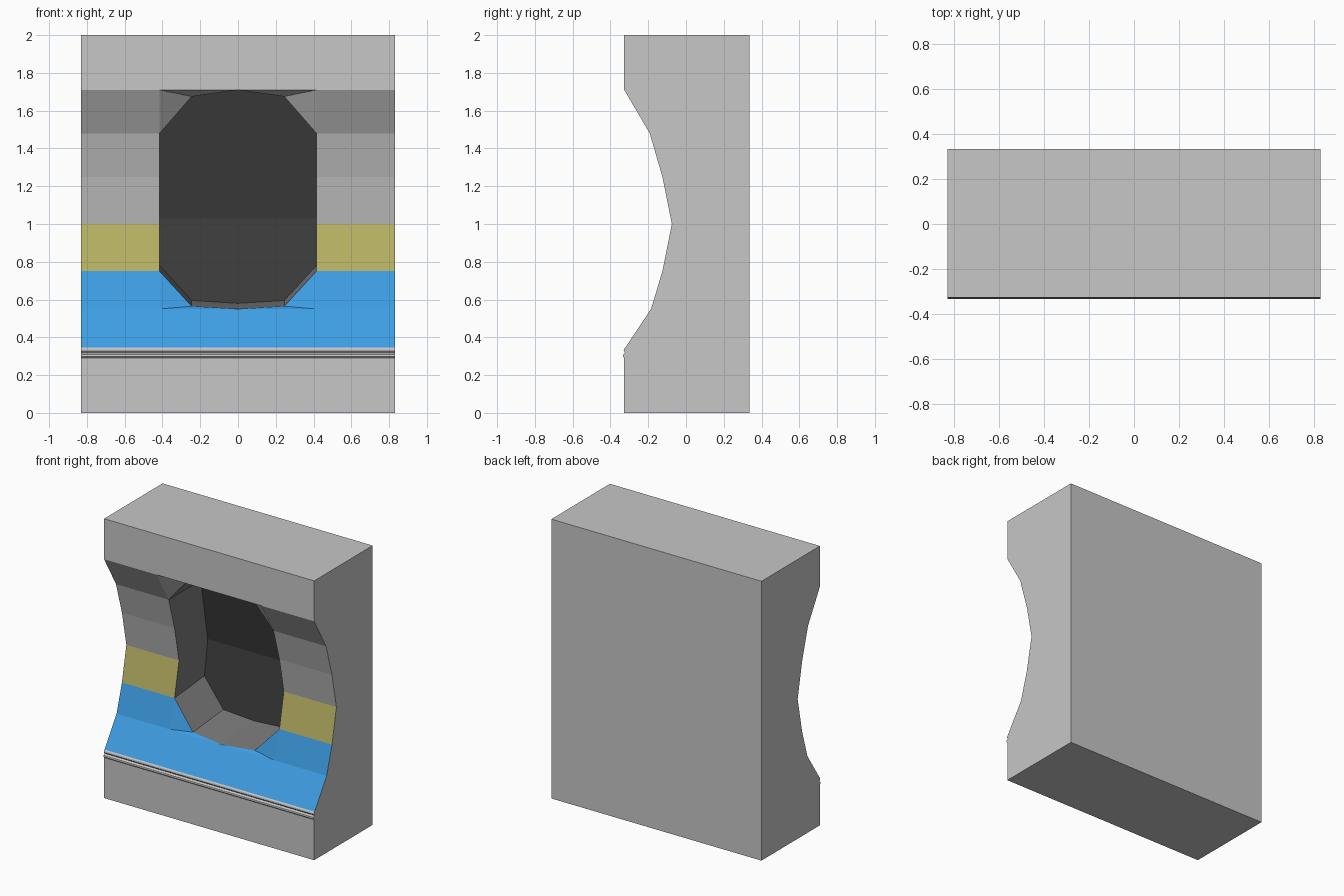
import bpy, bmesh

if "Cube" in bpy.data.objects:
    bpy.data.objects.remove(bpy.data.objects["Cube"])

def material(name, rgb):
    m = bpy.data.materials.new(name)
    m.diffuse_color = (*rgb, 1.0)
    m.use_nodes = True
    m.node_tree.nodes["Principled BSDF"].inputs["Base Color"].default_value = m.diffuse_color
    return m

GREY, BLUE, YELLOW, WALL, DARK = range(5)
mats = [material("light grey", (0.57, 0.57, 0.57)),
        material("blue", (0.047, 0.34, 0.77)),
        material("muted yellow", (0.49, 0.45, 0.13)),
        material("mid grey", (0.20, 0.20, 0.20)),
        material("dark grey", (0.046, 0.046, 0.046))]

# Closed side profile (y, z): foot, two small ridges, scooped front, top, back
profile = [(-0.327, 0), (-0.327, 0.29), (-0.335, 0.298), (-0.333, 0.308),
           (-0.322, 0.318), (-0.330, 0.328), (-0.328, 0.338), (-0.322, 0.345),
           (-0.185, 0.55), (-0.125, 0.75), (-0.075, 1.0), (-0.125, 1.25),
           (-0.192, 1.48), (-0.327, 1.71), (-0.327, 2.0), (0.335, 2.0), (0.335, 0)]
columns = [-0.832, -0.415, 0, 0.415, 0.832]
LOW, HIGH = 8, 13            # profile rows bounding the opening
n = len(profile)

bm = bmesh.new()
grid = [[bm.verts.new((x, y, z)) for (y, z) in profile] for x in columns]

def face(verts, mat):
    f = bm.faces.new(verts)
    f.material_index = mat
    return f

def row_colour(i):
    return {7: BLUE, 8: BLUE, 9: YELLOW}.get(i, GREY)

# Outer skin, leaving the opening free in the two middle columns
for c in range(4):
    for i in range(n):
        if c in (1, 2) and LOW <= i < HIGH:
            continue
        j = (i + 1) % n
        face((grid[c][i], grid[c + 1][i], grid[c + 1][j], grid[c][j]), row_colour(i))
face(grid[0], GREY)
face(grid[4], GREY)

# Corner facets that turn the opening into an octagon
corner = {}
for s, col in ((-1, grid[1]), (1, grid[3])):
    lo = corner[s, 0] = bm.verts.new((s * 0.245, -0.16, 0.565))
    hi = corner[s, 1] = bm.verts.new((s * 0.245, -0.20, 1.675))
    face((col[LOW], col[LOW + 1], lo), BLUE)
    face((col[LOW], lo, grid[2][LOW]), BLUE)
    face((col[HIGH], hi, col[HIGH - 1]), GREY)
    face((col[HIGH], grid[2][HIGH], hi), GREY)

# Rim loop from bottom centre, up the right side, over and down the left side
right, left = grid[3], grid[1]
rim = ([grid[2][LOW], corner[1, 0]] + right[9:13] + [corner[1, 1], grid[2][HIGH],
       corner[-1, 1]] + left[12:8:-1] + [corner[-1, 0]])

# Recess back: same outline, bent at z = 1.03
def back_y(z):
    return 0.25 - (0.15 if z < 1.03 else 0.175) * abs(z - 1.03)

back = []
for v in rim:
    x, _, z = v.co
    if abs(z - 1.0) < 0.01:
        z = 1.03
    elif z < 0.8:
        z += 0.03
    back.append(bm.verts.new((x, back_y(z), z)))

# Recess walls and the two back panels
m = len(rim)
for i in range(m):
    j = (i + 1) % m
    face((rim[i], rim[j], back[j], back[i]), WALL)
face(back[0:4] + back[11:14], DARK)
face(back[3:12], DARK)
bmesh.ops.recalc_face_normals(bm, faces=bm.faces[:])

mesh = bpy.data.meshes.new("recessed_block")
bm.to_mesh(mesh)
bm.free()
for mat in mats:
    mesh.materials.append(mat)
block = bpy.data.objects.new("recessed_block", mesh)
bpy.context.collection.objects.link(block)
